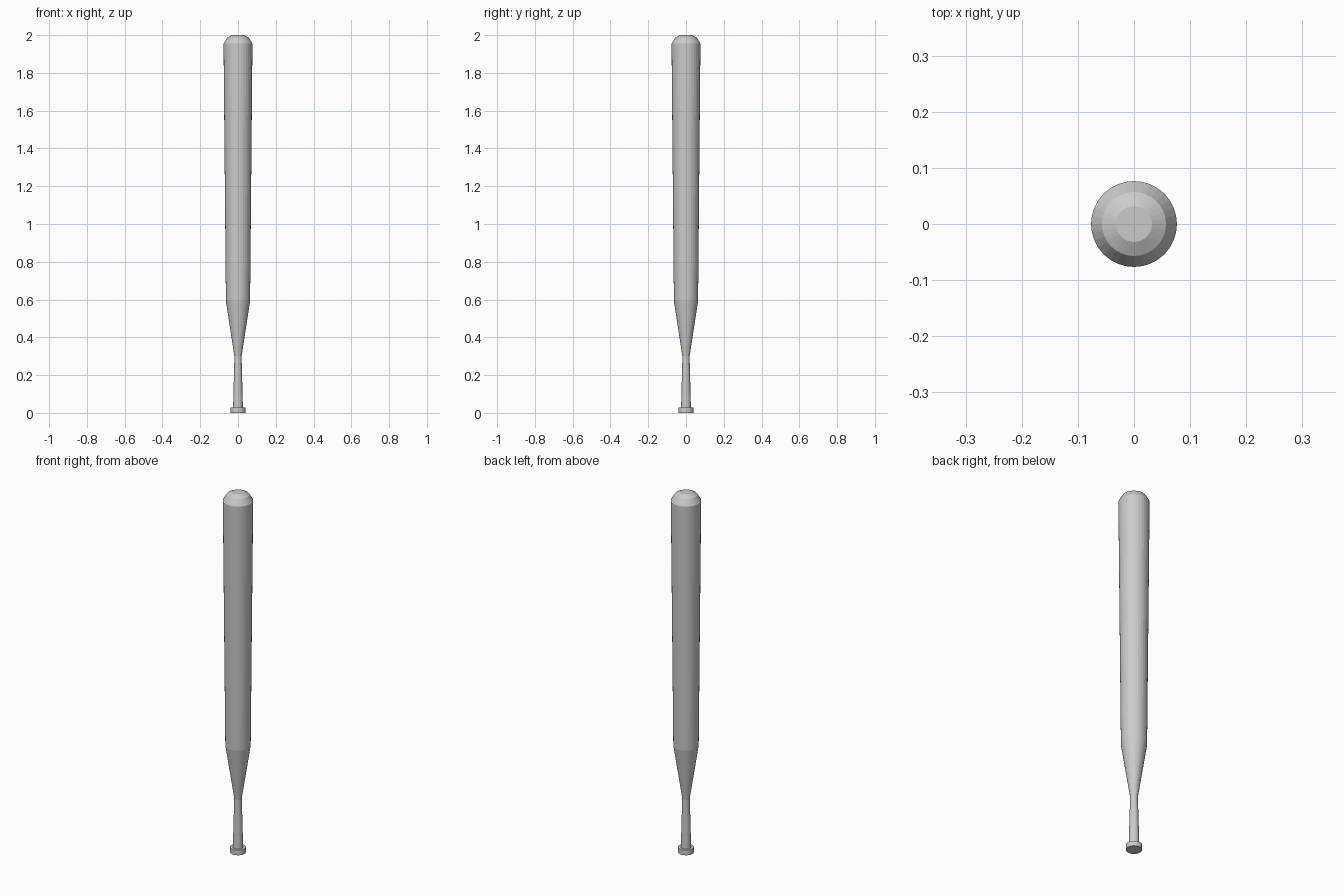
import bpy, bmesh
from math import cos, sin, tau

if "Cube" in bpy.data.objects:
    bpy.data.objects.remove(bpy.data.objects["Cube"])

SIDES = 32


def lathe(name, profile):
    """Closed solid of revolution from (radius, height) pairs, bottom to top."""
    bm = bmesh.new()
    rings = [[bm.verts.new((r * cos(tau * i / SIDES), r * sin(tau * i / SIDES), z))
              for i in range(SIDES)] for r, z in profile]
    for low, high in zip(rings, rings[1:]):
        for i in range(SIDES):
            j = (i + 1) % SIDES
            bm.faces.new((low[i], low[j], high[j], high[i]))
    bm.faces.new(rings[0][::-1])
    bm.faces.new(rings[-1])
    mesh = bpy.data.meshes.new(name)
    bm.to_mesh(mesh)
    bm.free()
    obj = bpy.data.objects.new(name, mesh)
    bpy.context.collection.objects.link(obj)
    return obj


# One continuous turned body: knob, handle, taper, barrel, rounded end
lathe("baseball_bat", [
    (0.040, 0.000), (0.040, 0.028),                   # knob
    (0.026, 0.028), (0.019, 0.298),                   # handle
    (0.064, 0.592),                                   # taper
    (0.0765, 1.955),                                  # barrel
    (0.057, 1.987), (0.032, 2.000),                   # rounded end
])
